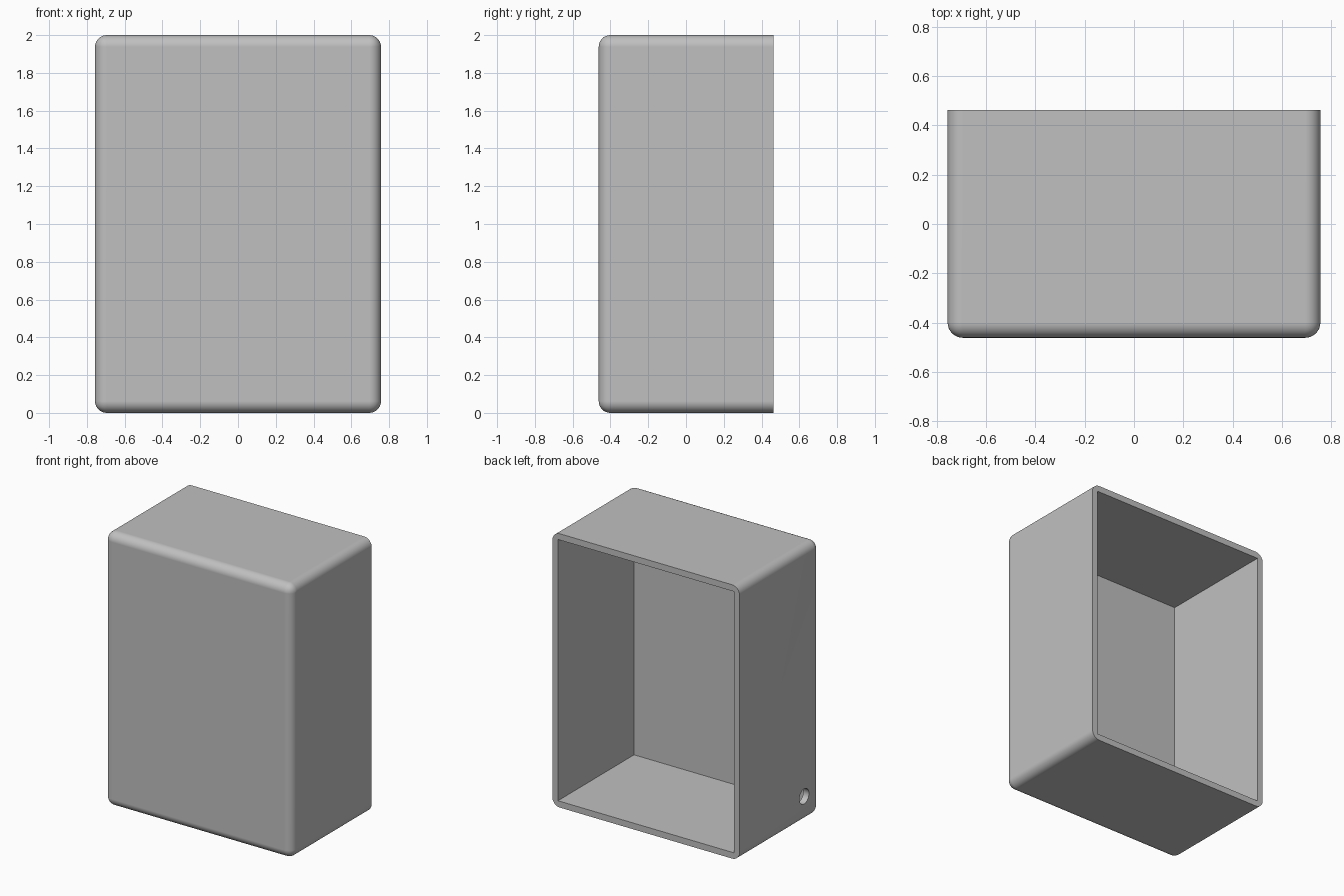
import bpy
import bmesh
from math import radians
from mathutils import Matrix, Vector

WIDTH, DEPTH, HEIGHT = 1.514, 0.924, 2.0
WALL = 0.046
RADIUS = 0.062
HOLE_RADIUS = 0.055
HOLE_Y, HOLE_Z = -0.283, 0.186

default = bpy.data.objects.get("Cube")
if default:
    bpy.data.objects.remove(default, do_unlink=True)

# Plain grey plastic
grey = bpy.data.materials.new("light_grey")
grey.use_nodes = True
colour = (0.527, 0.527, 0.527, 1.0)
grey.diffuse_color = colour
grey.node_tree.nodes["Principled BSDF"].inputs["Base Color"].default_value = colour


def finish(name, bm):
    """Turn a bmesh into a linked object."""
    mesh = bpy.data.meshes.new(name)
    bm.to_mesh(mesh)
    bm.free()
    mesh.materials.append(grey)
    obj = bpy.data.objects.new(name, mesh)
    bpy.context.collection.objects.link(obj)
    return obj


def box(size, centre):
    bm = bmesh.new()
    bmesh.ops.create_cube(
        bm, size=1, matrix=Matrix.Translation(centre) @ Matrix.Diagonal((*size, 1)))
    return bm


# Outer shell: every edge rounded except those around the open back
bm = box((WIDTH, DEPTH, HEIGHT), Vector((0, 0, HEIGHT / 2)))
rounded = [e for e in bm.edges if min(v.co.y for v in e.verts) < 0]
bmesh.ops.bevel(bm, geom=rounded, offset=RADIUS, segments=8, profile=0.5,
                affect='EDGES', clamp_overlap=True)
enclosure = finish("enclosure", bm)

# Square-cornered cavity, running out through the back
cavity = finish("cavity_cutter", box(
    (WIDTH - 2 * WALL, DEPTH, HEIGHT - 2 * WALL), Vector((0, WALL, HEIGHT / 2))))

# Round cable hole, low on the right wall
bm = bmesh.new()
bmesh.ops.create_cone(
    bm, cap_ends=True, segments=32, radius1=HOLE_RADIUS, radius2=HOLE_RADIUS,
    depth=4 * WALL,
    matrix=Matrix.Translation((-WIDTH / 2, HOLE_Y, HOLE_Z))
    @ Matrix.Rotation(radians(90), 4, 'Y'))
hole = finish("cable_hole_cutter", bm)

# Cut and apply, then drop the cutters
bpy.ops.object.select_all(action='DESELECT')
enclosure.select_set(True)
bpy.context.view_layer.objects.active = enclosure
for cutter in (cavity, hole):
    cutter.hide_render = True
    cut = enclosure.modifiers.new(cutter.name, 'BOOLEAN')
    cut.operation = 'DIFFERENCE'
    cut.solver = 'EXACT'
    cut.object = cutter
    bpy.ops.object.modifier_apply(modifier=cut.name)
    bpy.data.objects.remove(cutter, do_unlink=True)

# Smooth rounds, crisp rims, flat panels
bpy.ops.object.shade_smooth_by_angle(angle=radians(30))
weighted = enclosure.modifiers.new("flat_panels", 'WEIGHTED_NORMAL')
weighted.keep_sharp = True
